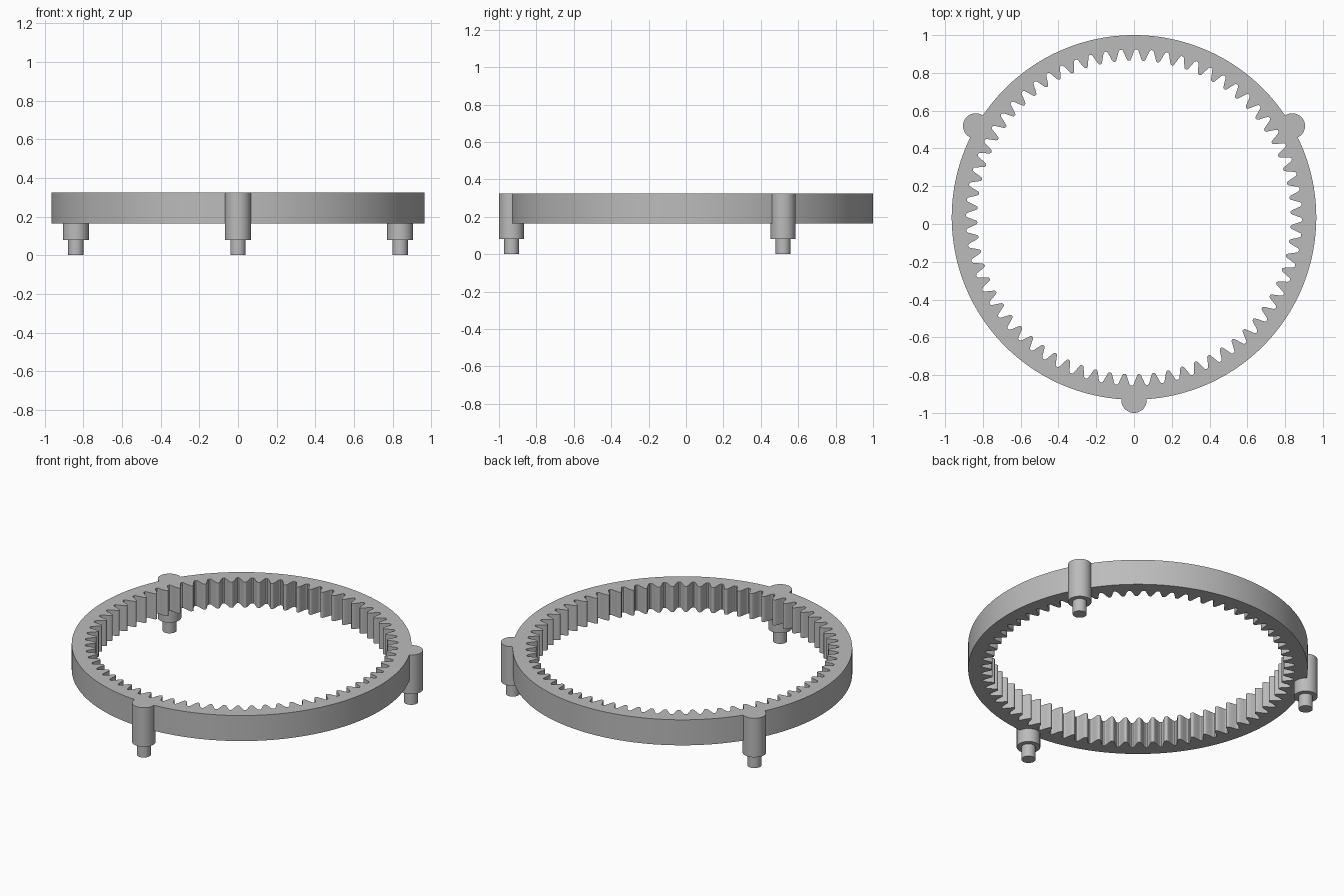
import bpy
import bmesh
from math import cos, sin, pi, radians

if "Cube" in bpy.data.objects:
    bpy.data.objects.remove(bpy.data.objects["Cube"], do_unlink=True)

# Main sizes
CENTRE_Y = 0.035
OUTER_R, ROOT_R, TIP_R = 0.965, 0.89, 0.83
RING_LOW, TOP, POST_LOW = 0.165, 0.325, 0.08
POST_R, PIN_R, POST_ORBIT = 0.067, 0.04, 0.968
TEETH = 68

grey = bpy.data.materials.new("plain grey")
grey.use_nodes = True
colour = (0.5, 0.5, 0.5, 1)
grey.diffuse_color = colour
grey.node_tree.nodes["Principled BSDF"].inputs["Base Color"].default_value = colour


def add_object(name, bm):
    bmesh.ops.recalc_face_normals(bm, faces=bm.faces[:])
    mesh = bpy.data.meshes.new(name)
    bm.to_mesh(mesh)
    bm.free()
    mesh.materials.append(grey)
    obj = bpy.data.objects.new(name, mesh)
    bpy.context.collection.objects.link(obj)
    return obj


def activate(obj):
    bpy.ops.object.select_all(action="DESELECT")
    obj.select_set(True)
    bpy.context.view_layer.objects.active = obj


def cylinder(name, x, y, radius, low, high):
    bm = bmesh.new()
    bmesh.ops.create_cone(bm, cap_ends=True, segments=48, radius1=radius,
                          radius2=radius, depth=high - low)
    bmesh.ops.translate(bm, verts=bm.verts, vec=(x, y, (low + high) / 2))
    return add_object(name, bm)


# One tooth: (fraction of the pitch, height from root to tip)
half = [(0.05, 0.0), (0.12, 0.07), (0.17, 0.22), (0.26, 0.55),
        (0.36, 0.88), (0.41, 0.97), (0.46, 1.0)]
tooth = half + [(1 - f, h) for f, h in reversed(half)]


# Ring with teeth on its inner wall
def build_ring():
    bm = bmesh.new()
    pitch = 2 * pi / TEETH
    start = radians(-0.8)
    loops = []
    for n in range(TEETH):
        for f, h in tooth:
            a = start + (n + f) * pitch
            r = ROOT_R + (TIP_R - ROOT_R) * h
            loops.append([bm.verts.new((q * cos(a), q * sin(a) + CENTRE_Y, z))
                          for q, z in ((r, RING_LOW), (r, TOP),
                                       (OUTER_R, TOP), (OUTER_R, RING_LOW))])
    for i, here in enumerate(loops):
        after = loops[(i + 1) % len(loops)]
        for k in range(4):
            m = (k + 1) % 4
            bm.faces.new((here[k], here[m], after[m], after[k]))
    return add_object("ring_gear", bm)


ring = build_ring()

# Three posts fused to the rim, each with a thinner pin below
for name, degrees in (("front", 270), ("back_left", 30), ("back_right", 150)):
    a = radians(degrees)
    x, y = POST_ORBIT * cos(a), POST_ORBIT * sin(a) + CENTRE_Y
    post = cylinder(name + "_post", x, y, POST_R, POST_LOW, TOP)
    activate(ring)
    union = ring.modifiers.new("fuse_post", "BOOLEAN")
    union.operation = "UNION"
    union.solver = "EXACT"
    union.object = post
    bpy.ops.object.modifier_apply(modifier=union.name)
    bpy.data.objects.remove(post, do_unlink=True)

    pin = cylinder(name + "_pin", x, y, PIN_R, 0, POST_LOW + 0.02)
    activate(pin)
    bpy.ops.object.shade_smooth_by_angle(angle=radians(30))

activate(ring)
bpy.ops.object.shade_smooth_by_angle(angle=radians(30))
